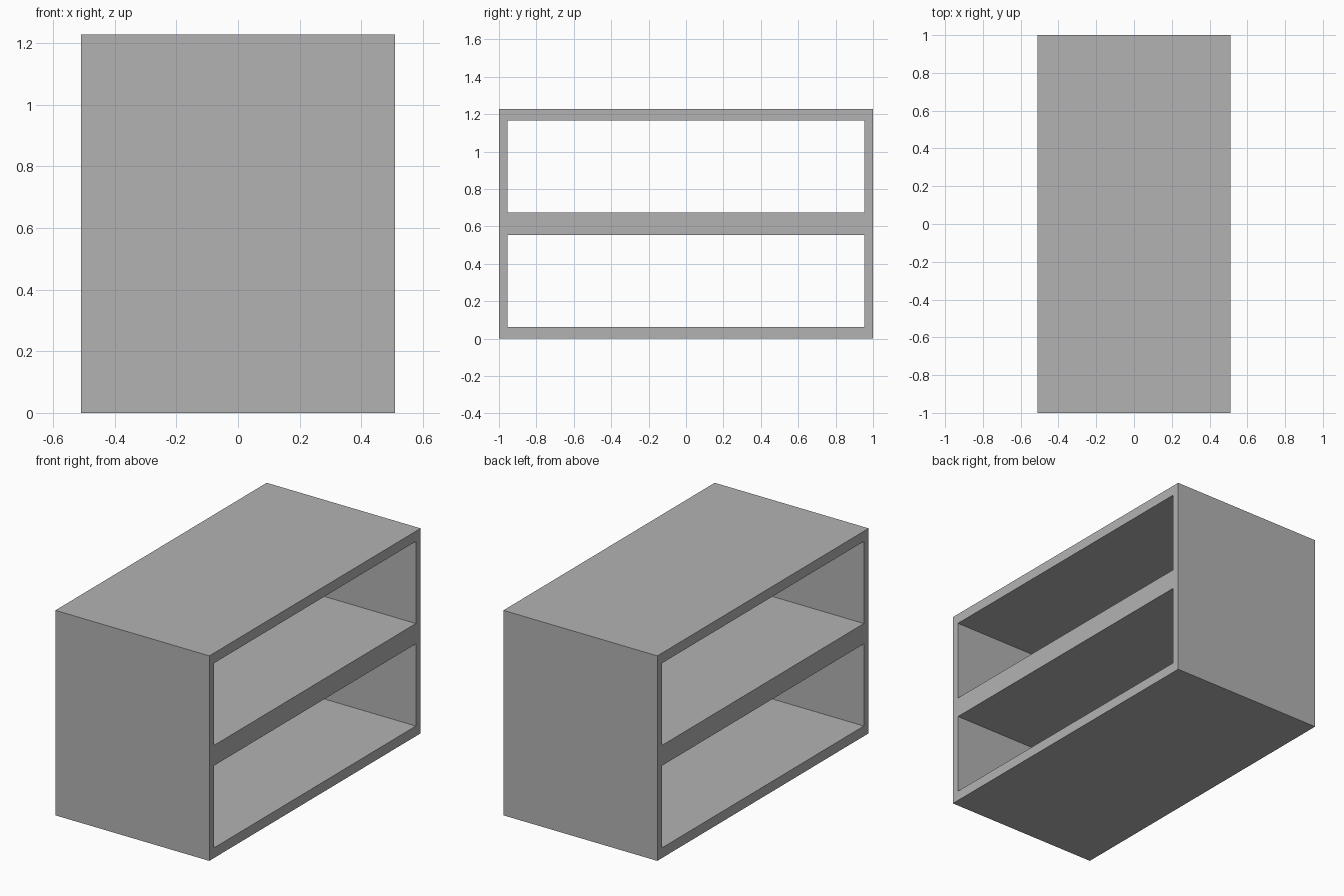
import bpy
import bmesh

cube = bpy.data.objects.get("Cube")
if cube:
    bpy.data.objects.remove(cube, do_unlink=True)

# Plain grey finish
grey = bpy.data.materials.new("plain_grey")
grey.use_nodes = True
colour = (0.45, 0.45, 0.45, 1.0)
grey.diffuse_color = colour
grey.node_tree.nodes["Principled BSDF"].inputs["Base Color"].default_value = colour

# Overall size, board thicknesses and the two compartments
HALF_X, HALF_Y, HEIGHT = 0.51, 1.0, 1.228
WALL, BOARD = 0.045, 0.061
MID = HEIGHT / 2
ys = [-HALF_Y, -HALF_Y + WALL, HALF_Y - WALL, HALF_Y]
zs = [0, BOARD, MID - BOARD, MID + BOARD, HEIGHT - BOARD, HEIGHT]

# Frame profile: a grid of cells with both compartments left open
bm = bmesh.new()
grid = [[bm.verts.new((-HALF_X, y, z)) for z in zs] for y in ys]
for i in range(len(ys) - 1):
    for j in range(len(zs) - 1):
        if i == 1 and j in (1, 3):
            continue
        bm.faces.new((grid[i][j], grid[i + 1][j],
                      grid[i + 1][j + 1], grid[i][j + 1]))

# Extrude the profile through the full depth, open at both ends
result = bmesh.ops.extrude_face_region(bm, geom=bm.faces[:], use_keep_orig=True)
moved = [g for g in result["geom"] if isinstance(g, bmesh.types.BMVert)]
bmesh.ops.translate(bm, vec=(2 * HALF_X, 0, 0), verts=moved)
bmesh.ops.recalc_face_normals(bm, faces=bm.faces[:])

mesh = bpy.data.meshes.new("shelf_frame")
bm.to_mesh(mesh)
bm.free()
mesh.materials.append(grey)
shelf = bpy.data.objects.new("shelf_frame", mesh)
bpy.context.collection.objects.link(shelf)
